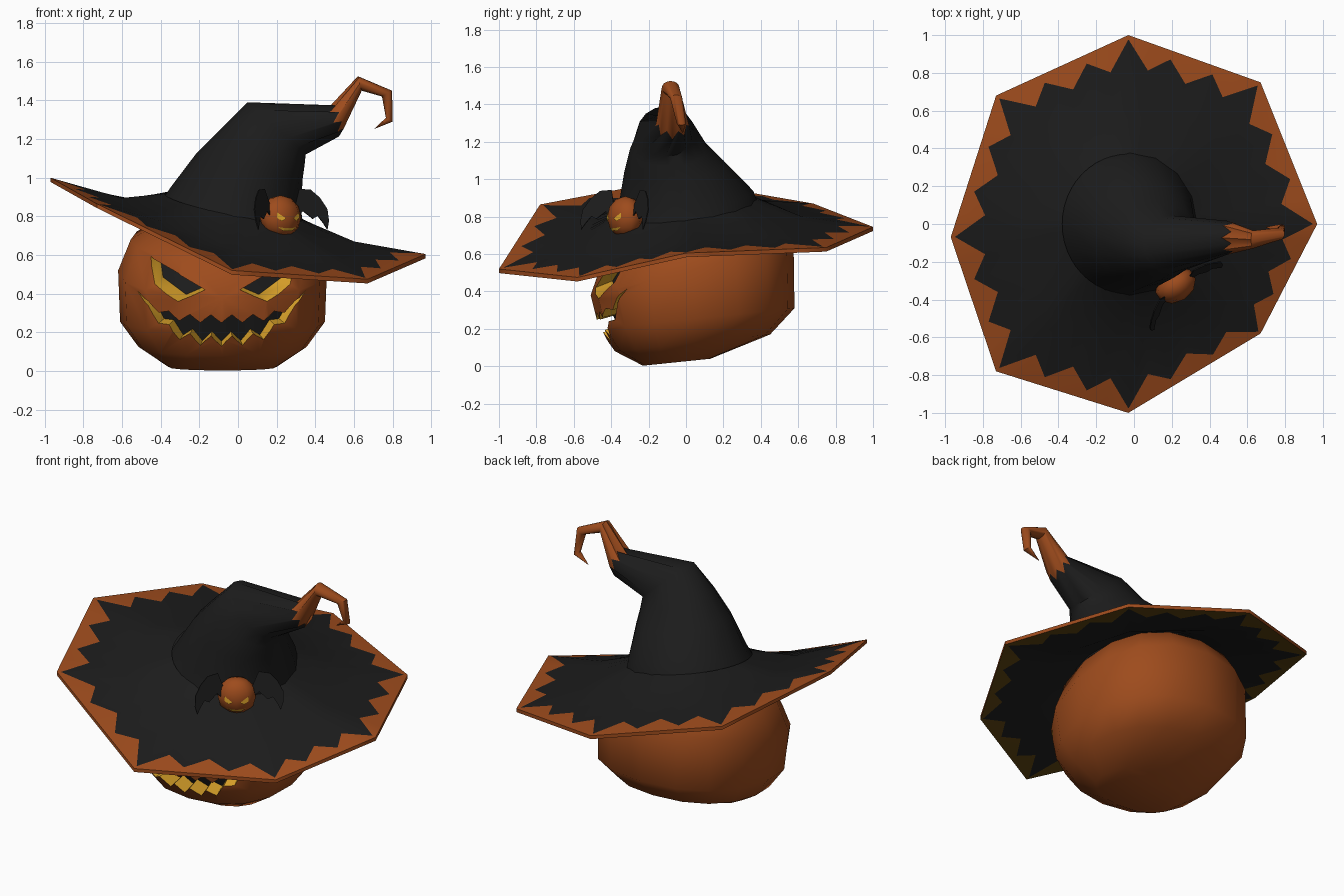
import bpy, bmesh, math
from mathutils import Vector as V, Matrix
from mathutils.bvhtree import BVHTree

if "Cube" in bpy.data.objects:
    bpy.data.objects.remove(bpy.data.objects["Cube"])


def material(name, rgb):
    m = bpy.data.materials.new(name)
    m.diffuse_color = (*rgb, 1)
    m.use_nodes = True
    m.node_tree.nodes["Principled BSDF"].inputs["Base Color"].default_value = m.diffuse_color
    return m


MATS = [material("orange", (0.34, 0.071, 0.012)), material("gold", (0.74, 0.38, 0.024)),
        material("charcoal", (0.0115, 0.0115, 0.0115)), material("dark_olive", (0.10, 0.052, 0.005))]
ORANGE, GOLD, BLACK, OLIVE = range(4)


def finish(name, bm, angle=50, smooth=True, fix=True):
    if fix:
        bmesh.ops.recalc_face_normals(bm, faces=bm.faces[:])
    me = bpy.data.meshes.new(name)
    bm.to_mesh(me)
    bm.free()
    ob = bpy.data.objects.new(name, me)
    bpy.context.collection.objects.link(ob)
    for m in MATS:
        me.materials.append(m)
    if smooth:
        shade(ob, angle)
    return ob


def shade(ob, angle):
    bpy.ops.object.select_all(action='DESELECT')
    ob.select_set(True)
    bpy.context.view_layer.objects.active = ob
    bpy.ops.object.shade_smooth_by_angle(angle=math.radians(angle))


def ring(c, u, v, n, power=1.0):
    """Ellipse around c spanned by half axes u and v; a power below 1 squares it."""
    def sq(w):
        return math.copysign(abs(w) ** power, w) if abs(w) > 1e-6 else 0
    return [V(c) + V(u) * sq(math.cos(a)) + V(v) * sq(math.sin(a))
            for a in (2 * math.pi * i / n for i in range(n))]


def loft(bm, rings, mats, cap=True):
    """Skin a list of point rings; mats gives the colour of each band."""
    vs = [[bm.verts.new(p) for p in r] for r in rings]
    n = len(vs[0])
    for a, b, m in zip(vs, vs[1:], mats):
        for i in range(n):
            j = (i + 1) % n
            bm.faces.new((a[i], a[j], b[j], b[i])).material_index = m
    if cap:
        bm.faces.new(vs[0]).material_index = mats[0]
        bm.faces.new(vs[-1]).material_index = mats[-1]


# Pumpkin body: front (y, z), back (y, z), half width
bm = bmesh.new()
rows = [(-.23, .003, .13, .04, .28), (-.38, .08, .45, .17, .435), (-.465, .20, .58, .31, .53),
        (-.51, .38, .575, .66, .54), (-.44, .58, .50, .78, .475), (-.25, .74, .30, .86, .27)]
rings = [ring((-.08, (f + b) / 2, (fz + bz) / 2), (w, 0, 0), (0, (b - f) / 2, (bz - fz) / 2), 16, .88)
         for f, fz, b, bz, w in rows]
loft(bm, rings, [ORANGE] * 5)
bmesh.ops.recalc_face_normals(bm, faces=bm.faces[:])
tree = BVHTree.FromBMesh(bm)
pumpkin = finish("pumpkin", bm, smooth=False)


def cutter(name, columns, shift):
    """Sloped cutter through the pumpkin skin from (upper, lower) point pairs."""
    bm = bmesh.new()
    cols = []
    for pair in columns:
        col = []
        for s in (-1, 1):
            for x, z in pair:
                hit = tree.ray_cast(V((x, -2, z)), V((0, 1, 0)))[0] or V((x, -.2, z))
                col.append(bm.verts.new(hit + s * V(shift(x))))
        cols.append(col)
    for a, b in zip(cols, cols[1:]):
        for i, j, m in ((0, 1, GOLD), (2, 3, BLACK), (0, 2, GOLD), (1, 3, GOLD)):
            bm.faces.new((a[i], a[j], b[j], b[i])).material_index = m
    for c, pair in ((cols[0], columns[0]), (cols[-1], columns[-1])):
        if pair[0] != pair[1]:
            bm.faces.new((c[0], c[1], c[3], c[2])).material_index = GOLD
    bmesh.ops.remove_doubles(bm, verts=bm.verts[:], dist=1e-5)
    return finish(name, bm, smooth=False)


# Carved eyes and zigzag mouth
eye = [((-.37, .595), (-.35, .45)), ((-.23, .507), (-.23, .36)), ((-.09, .42), (-.09, .42))]
cutters = []
for side in (1, -1):
    cols = [tuple((side * x - .08, z) for x, z in pair) for pair in eye]
    cutters.append(cutter("eye_cutter", cols, lambda x, s=side: (s * .042, .09, .036)))
mouth = []
for i in range(17):
    t = i / 8 - 1
    zig = (1 if i % 2 else -1) * .026 * (1 - t ** 4)
    x = -.085 + .435 * t
    mouth.append(((x, .27 + .145 * t ** 4 + zig * .8), (x, .155 + .26 * abs(t) ** 3 + zig)))
mouth[0] = (mouth[0][0],) * 2
mouth[-1] = (mouth[-1][0],) * 2
cutters.append(cutter("mouth_cutter", mouth, lambda x: (-.09 * (x + .085), .085, .024)))
bpy.context.view_layer.objects.active = pumpkin
for c in cutters:
    mod = pumpkin.modifiers.new("carve", 'BOOLEAN')
    mod.operation, mod.solver, mod.object = 'DIFFERENCE', 'EXACT', c
    bpy.ops.object.modifier_apply(modifier=mod.name)
    bpy.data.objects.remove(c)
shade(pumpkin, 50)

# Brim: eight corners (x, y, z), with the scale and height of the inner bend
corners = [(-.03, 1, .745, .62, .80), (.67, .75, .635, .62, .70), (.97, 0, .605, .62, .67),
           (.67, -.58, .475, .72, .59), (-.03, -1, .52, .62, .63), (-.73, -.78, .865, .62, .80),
           (-.97, -.07, 1.0, .62, .895), (-.73, .68, .87, .62, .885)]


def collar(rx, ry, z0, n):
    """Tilted loop where the crown meets the brim."""
    pts = []
    for i in range(n):
        a = math.radians(90 - i * 360 / n)
        x, y = -.03 + rx * math.cos(a), ry * math.sin(a)
        pts.append(V((x, y, z0 - .19 * x + .12 * y)))
    return pts


outer, star, bend = [], [], []
for i in range(48):
    k, f = i // 6, (i % 6) / 6
    p, q = corners[k], corners[(k + 1) % 8]
    x, y, z, s, bz = [a + (b - a) * f for a, b in zip(p, q)]
    o, m = V((x, y, z)), V((x * s, y * s, bz))
    inset = .40 if i % 2 else (.06 if i % 6 == 0 else .13)
    outer.append(o)
    star.append(o.lerp(m, inset))
    bend.append(m)
base = collar(.35, .37, .845, 48)


def lower(loop, d):
    return [p - V((0, 0, d)) for p in loop]


bm = bmesh.new()
loft(bm, [base, bend, star, outer, lower(outer, .022), lower(star, .026), lower(bend, .03), lower(base, .03)],
     [BLACK, BLACK, ORANGE, ORANGE, OLIVE, BLACK, BLACK], cap=False)
finish("hat_brim", bm)


# Bent cone with a hooked tip: left (x, z), right (x, z), front y, back y, back lift
def slant(l, lz, r, rz, y0, y1, lift=0):
    return ring(((l + r) / 2, (y0 + y1) / 2, (lz + rz) / 2), ((r - l) / 2, 0, (rz - lz) / 2),
                (0, (y1 - y0) / 2, lift), 16)


cone = [slant(*r) for r in [
    (-.40, .875, .34, .735, -.39, .39, .047), (-.345, .955, .325, .84, -.36, .36, .04),
    (-.22, 1.12, .335, 1.0, -.33, .22, .02), (-.09, 1.25, .345, 1.07, -.30, .12),
    (.05, 1.39, .35, 1.12, -.26, .045), (.495, 1.355, .535, 1.22, -.155, .015),
    (.62, 1.525, .64, 1.45, -.13, -.035), (.797, 1.45, .745, 1.42, -.085, -.02),
    (.80, 1.29, .765, 1.31, -.05, 0), (.70, 1.25, .704, 1.252, -.02, -.015)]]
cone[5] = [p.lerp(cone[6][i], .14) if i % 2 else p.lerp(cone[4][i], .07) for i, p in enumerate(cone[5])]
bm = bmesh.new()
loft(bm, cone, [BLACK] * 5 + [ORANGE] * 4)
finish("hat_cone", bm)

# Small bat-winged pumpkin charm, turned toward the right
place = Matrix.Translation((.22, -.325, .797)) @ Matrix.Rotation(math.radians(33), 4, 'Z')
size = V((.115, .088, .112))
bm = bmesh.new()
bmesh.ops.create_uvsphere(bm, u_segments=10, v_segments=6, radius=1)
bmesh.ops.scale(bm, verts=bm.verts[:], vec=size)
bm.transform(place)
finish("charm_body", bm)


def on_charm(x, z):
    return place @ V((x, -size.y * math.sqrt(max(0, 1 - (x / size.x) ** 2 - (z / size.z) ** 2)) - .003, z))


# Charm face plates
bm = bmesh.new()
for s in (-1, 1):
    for shape in ([(.022, -.008), (.045, -.022), (.07, -.004), (.068, .024)],
                  [(0, -.058), (0, -.072), (.025, -.074), (.025, -.057)],
                  [(.025, -.057), (.025, -.074), (.058, -.052)]):
        bm.faces.new([bm.verts.new(on_charm(s * x, z)) for x, z in shape][::s]).material_index = GOLD
finish("charm_face", bm, smooth=False, fix=False)

# Charm wings: scalloped fan built as upper and lower edge pairs
wing = [(.085, .05, .085, -.01), (.125, .145, .13, .03), (.19, .14, .18, -.01),
        (.235, .10, .21, .005), (.27, .04, .235, -.03), (.27, -.02, .255, -.065)]
for s, side, wide, sweep in ((-1, "left", .88, .5), (1, "right", 1.0, .12)):
    bm = bmesh.new()
    pairs = [[bm.verts.new(place @ V((s * u * wide, -sweep * (u - .04) + .25 * (z - .04), z)))
              for u, z in (w[:2], w[2:])] for w in wing]
    for a, b in zip(pairs, pairs[1:]):
        bm.faces.new((a[0], a[1], b[1], b[0])).material_index = BLACK
    ob = finish("charm_wing_" + side, bm, smooth=False)
    mod = ob.modifiers.new("thickness", 'SOLIDIFY')
    mod.thickness, mod.offset = .006, 0
